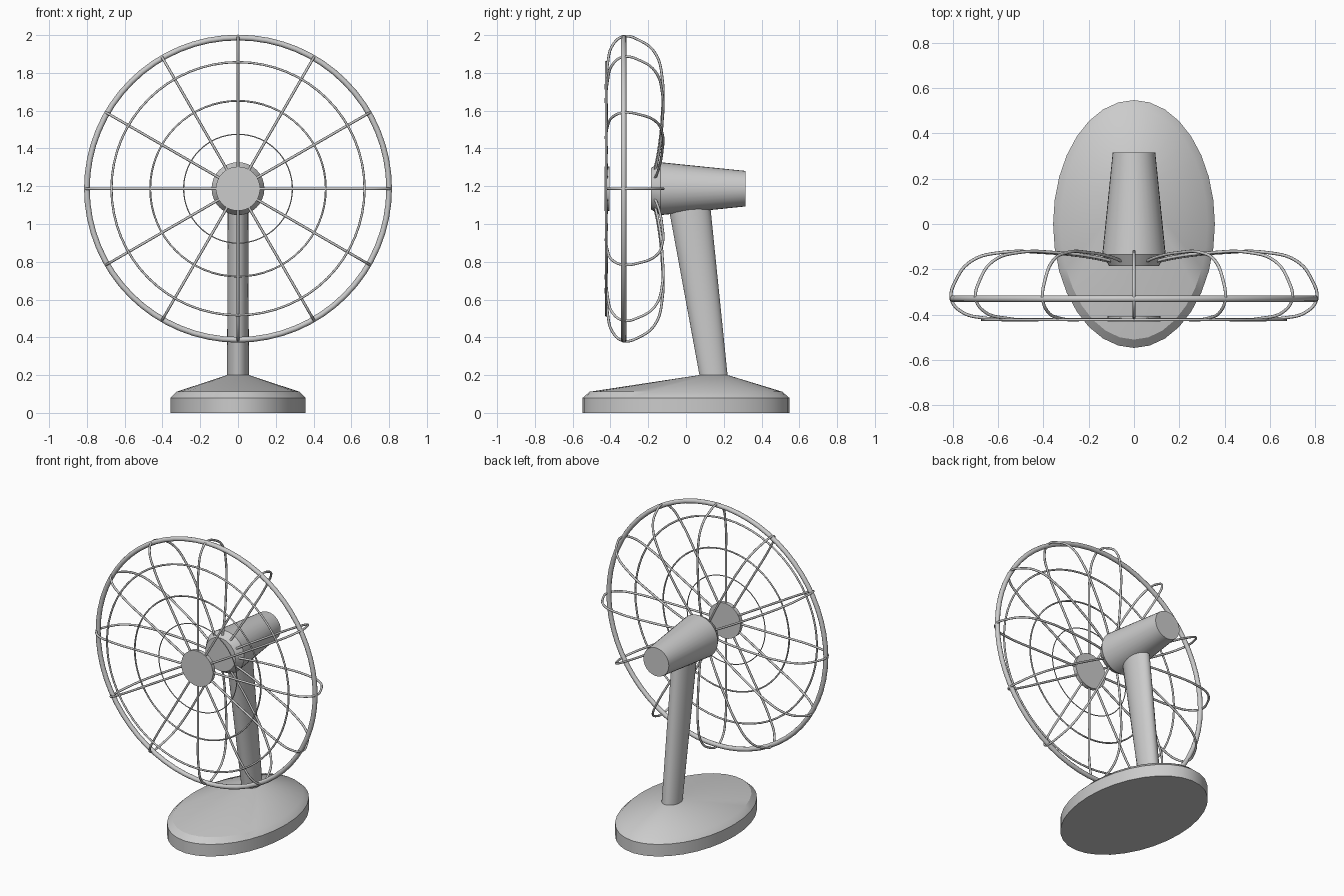
import bpy
import bmesh
from math import cos, sin, pi, radians
from mathutils import Vector

if "Cube" in bpy.data.objects:
    bpy.data.objects.remove(bpy.data.objects["Cube"], do_unlink=True)

HUB_Z = 1.187
RIM_Y = -0.33
SPOKES = 12


def smooth(obj, angle=30):
    bpy.ops.object.select_all(action='DESELECT')
    obj.select_set(True)
    bpy.context.view_layer.objects.active = obj
    bpy.ops.object.shade_smooth_by_angle(angle=radians(angle))


def loft(name, sections, u, v, sides=32):
    """Skin elliptical sections (centre, u radius, v radius) and cap both ends."""
    u, v = Vector(u), Vector(v)
    bm = bmesh.new()
    loops = []
    for centre, ru, rv in sections:
        angles = [2 * pi * i / sides for i in range(sides)]
        loops.append([bm.verts.new(Vector(centre) + u * ru * cos(a) + v * rv * sin(a))
                      for a in angles])
    for low, high in zip(loops, loops[1:]):
        for i in range(sides):
            j = (i + 1) % sides
            bm.faces.new((low[i], low[j], high[j], high[i]))
    bm.faces.new(loops[0])
    bm.faces.new(loops[-1])
    bmesh.ops.recalc_face_normals(bm, faces=bm.faces)
    mesh = bpy.data.meshes.new(name)
    bm.to_mesh(mesh)
    bm.free()
    obj = bpy.data.objects.new(name, mesh)
    bpy.context.collection.objects.link(obj)
    smooth(obj)
    return obj


def ring(name, radius, thickness, y):
    bpy.ops.mesh.primitive_torus_add(major_radius=radius, minor_radius=thickness,
                                     major_segments=64, minor_segments=10,
                                     location=(0, y, HUB_Z), rotation=(pi / 2, 0, 0))
    obj = bpy.context.object
    obj.name = name
    smooth(obj, 60)


X, Y, Z = (1, 0, 0), (0, 1, 0), (0, 0, 1)

# Oval base rising to the foot of the neck
loft("base", [((0, 0, 0), 0.357, 0.547),
              ((0, 0, 0.08), 0.357, 0.547),
              ((0, 0, 0.112), 0.325, 0.51),
              ((0, 0.145, 0.2), 0.058, 0.076)], X, Y)

# Leaning neck, deeper towards the top
loft("neck", [((0, 0.147, 0.19), 0.058, 0.074),
              ((0, 0.014, 1.12), 0.054, 0.112)], X, Y)

# Tapered motor housing with a chamfered front
loft("motor_housing", [((0, -0.185, HUB_Z), 0.11, 0.11),
                       ((0, -0.135, HUB_Z), 0.14, 0.14),
                       ((0, 0.315, HUB_Z), 0.094, 0.094)], X, Z)

# Front centre disc
loft("centre_disc", [((0, -0.431, HUB_Z), 0.117, 0.117),
                     ((0, -0.406, HUB_Z), 0.117, 0.117)], X, Z)

# Guard rim and front rings
ring("guard_rim", 0.8, 0.015, RIM_Y)
for i, (radius, thickness) in enumerate([(0.67, 0.006), (0.465, 0.005), (0.288, 0.003)]):
    ring(f"front_ring_{i + 1}", radius, thickness, -0.423)

# Guard wire profile (radius, y), from the disc over the rim to the motor
profile = [(0.03, -0.421), (0.4, -0.421), (0.66, -0.415), (0.765, -0.385),
           (0.806, RIM_Y), (0.787, -0.25), (0.72, -0.165), (0.58, -0.125),
           (0.4, -0.126), (0.2, -0.146), (0.05, -0.178)]
curve = bpy.data.curves.new("guard_wire", 'CURVE')
curve.dimensions = '3D'
curve.resolution_u = 6
curve.bevel_depth = 0.007
curve.bevel_resolution = 2
curve.use_fill_caps = True
spline = curve.splines.new('BEZIER')
spline.bezier_points.add(len(profile) - 1)
for point, (r, y) in zip(spline.bezier_points, profile):
    point.co = (r, y, 0)
    point.handle_left_type = point.handle_right_type = 'AUTO'

wire = bpy.data.objects.new("guard_wire_1", curve)
bpy.context.collection.objects.link(wire)
bpy.ops.object.select_all(action='DESELECT')
wire.select_set(True)
bpy.context.view_layer.objects.active = wire
bpy.ops.object.convert(target='MESH')
wire = bpy.context.object
smooth(wire, 60)
wire.location.z = HUB_Z

# Repeat the wire around the hub
for i in range(1, SPOKES):
    copy = wire.copy()
    copy.name = f"guard_wire_{i + 1}"
    copy.rotation_euler.y = 2 * pi * i / SPOKES
    bpy.context.collection.objects.link(copy)
